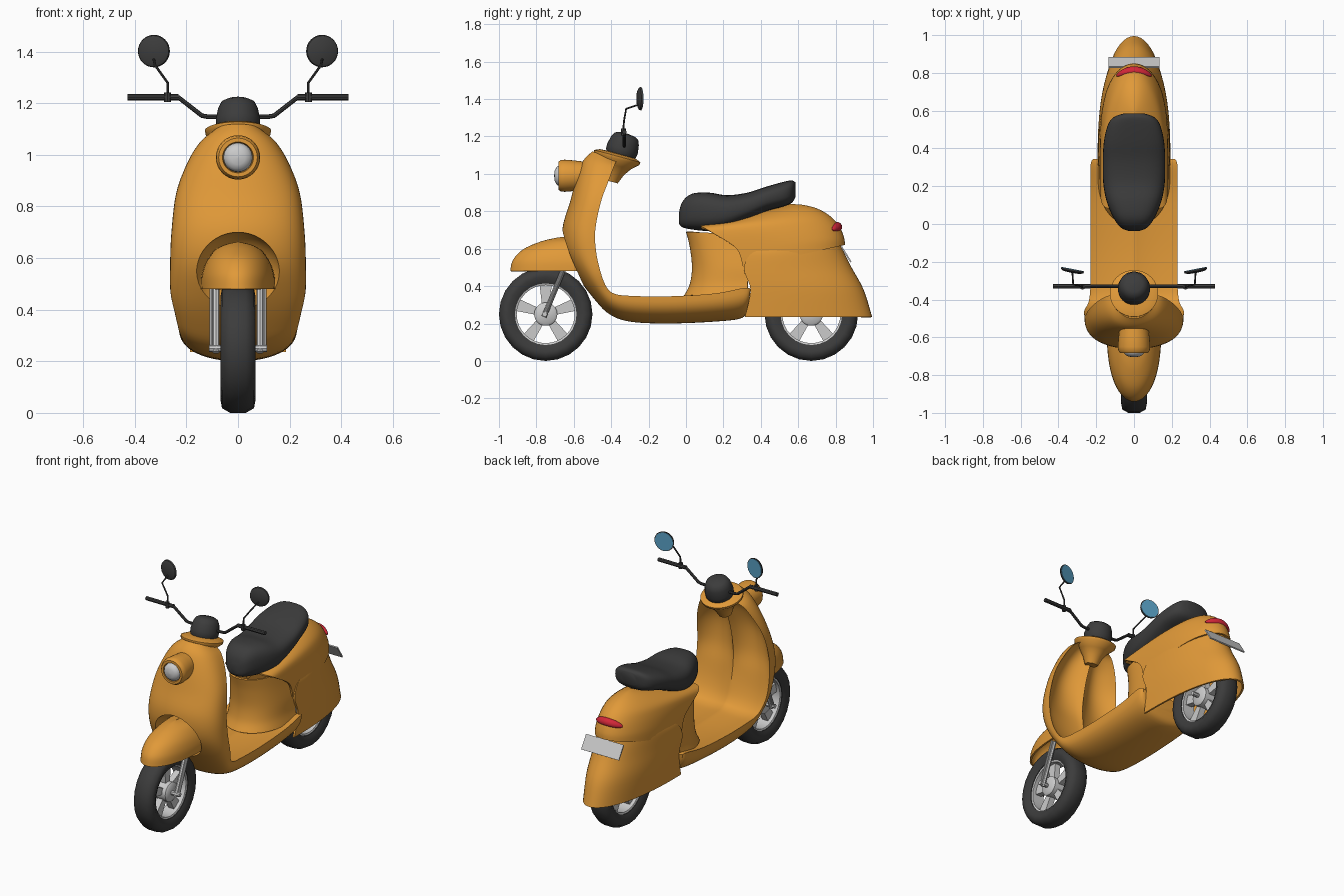
import bpy, bmesh
from math import sin, cos, pi, radians, copysign
from mathutils import Vector, Matrix

if "Cube" in bpy.data.objects:
    bpy.data.objects.remove(bpy.data.objects["Cube"])


def paint(name, rgb):
    m = bpy.data.materials.new(name)
    m.diffuse_color = (*rgb, 1)
    m.use_nodes = True
    m.node_tree.nodes["Principled BSDF"].inputs["Base Color"].default_value = m.diffuse_color
    return m


ORANGE = paint("orange_paint", (0.75, 0.32, 0.04))
DARK = paint("dark_rubber", (0.045, 0.045, 0.045))
BLUE = paint("mirror_glass", (0.1, 0.35, 0.55))
RED = paint("red_lens", (0.65, 0.02, 0.04))


def finish(ob, mat=None, angle=40):
    if mat:
        ob.data.materials.append(mat)
    bpy.ops.object.select_all(action='DESELECT')
    ob.select_set(True)
    bpy.context.view_layer.objects.active = ob
    for m in list(ob.modifiers):
        bpy.ops.object.modifier_apply(modifier=m.name)
    bpy.ops.object.shade_smooth_by_angle(angle=radians(angle))
    return ob


def to_object(name, bm, matrix=None):
    bmesh.ops.remove_doubles(bm, verts=bm.verts, dist=1e-4)
    bmesh.ops.recalc_face_normals(bm, faces=bm.faces)
    if matrix:
        bm.transform(matrix)
    me = bpy.data.meshes.new(name)
    bm.to_mesh(me)
    bm.free()
    ob = bpy.data.objects.new(name, me)
    bpy.context.collection.objects.link(ob)
    return ob


def loft(name, rings, ring_closed=True, caps=True, loop=False, matrix=None):
    bm = bmesh.new()
    vs = [[bm.verts.new(p) for p in r] for r in rings]
    n = len(rings[0])
    for a, b in zip(vs, vs[1:] + (vs[:1] if loop else [])):
        for i in range(n if ring_closed else n - 1):
            j = (i + 1) % n
            bm.faces.new((a[i], a[j], b[j], b[i]))
    if caps and not loop:
        bm.faces.new(vs[0])
        bm.faces.new(vs[-1])
    return to_object(name, bm, matrix)


def smooth(rows, k=5):
    """Catmull-Rom interpolation between station rows"""
    out = []
    for i in range(len(rows) - 1):
        p = [rows[max(0, min(len(rows) - 1, i + d))] for d in (-1, 0, 1, 2)]
        for s in range(k):
            t = s / k
            out.append([b + 0.5 * t * (c - a + t * (2*a - 5*b + 4*c - d + t * (3*(b - c) + d - a)))
                        for a, b, c, d in zip(*p)])
    return out + [list(rows[-1])]


def bow(row, q, n=32):
    """U-shaped row across x: edge at (ye, ze), middle at (yc, zc), half width w"""
    yc, zc, ye, ze, w = row[:5]
    w = max(w, 0.001)
    pts = []
    for i in range(n + 1):
        t = -pi / 2 + pi * i / n
        b = max(cos(t), 0) ** (2 * q)
        pts.append((w * sin(t), ye + (yc - ye) * b, ze + (zc - ze) * b))
    return pts


def shell(name, rows, q, thick=0.012):
    ob = loft(name, [bow(r, q) for r in smooth(rows)], False, False)
    m = ob.modifiers.new("thickness", 'SOLIDIFY')
    m.thickness, m.offset = thick, -1
    return finish(ob, ORANGE)


def lathe(name, profile, matrix, mat=None, segs=32, loop=False, angle=40):
    rings = [[(max(r, 0.0005) * cos(2*pi*i/segs), max(r, 0.0005) * sin(2*pi*i/segs), h)
              for i in range(segs)] for r, h in profile]
    return finish(loft(name, rings, True, True, loop, matrix), mat, angle)


def tube(name, pts, r, mat=None):
    cu = bpy.data.curves.new(name, 'CURVE')
    cu.dimensions, cu.bevel_depth, cu.bevel_resolution, cu.use_fill_caps = '3D', r, 2, True
    sp = cu.splines.new('POLY')
    sp.points.add(len(pts) - 1)
    for p, co in zip(sp.points, pts):
        p.co = (*co, 1)
    ob = bpy.data.objects.new(name, cu)
    bpy.context.collection.objects.link(ob)
    bpy.ops.object.select_all(action='DESELECT')
    ob.select_set(True)
    bpy.context.view_layer.objects.active = ob
    bpy.ops.object.convert(target='MESH')
    return finish(bpy.context.object, mat)


def place(x, y, z, ax='X', deg=0):
    return Matrix.Translation((x, y, z)) @ Matrix.Rotation(radians(deg), 4, ax)


# leg shield and floor: one closed loft with a recessed rider side
body = [(-.50, 1.12, -.37, 1.07, .10, .02), (-.55, 1.07, -.385, 1.04, .15, .05),
        (-.585, .98, -.415, .96, .20, .08), (-.62, .85, -.455, .85, .24, .08),
        (-.66, .71, -.485, .7, .258, .05), (-.65, .58, -.48, .58, .263, .025),
        (-.58, .45, -.455, .47, .262, .02), (-.49, .33, -.425, .395, .245, .015),
        (-.41, .25, -.385, .36, .235, .012), (-.3, .21, -.3, .348, .23, .012),
        (-.1, .2, -.1, .345, .23, .012), (.15, .21, .15, .36, .23, .012),
        (.3, .23, .31, .39, .23, .012), (.335, .29, .345, .385, .215, .01)]
rings = []
for r in smooth(body):
    yc, zc, ye, ze, w, depth = r
    d = Vector((0, yc - ye, zc - ze)).normalized()
    ring = bow(r, .36)
    for i in range(25):
        f = .94 * (1 - i / 12)
        ring.append(Vector((w * f, ye, ze)) + d * depth * max(sin(pi * abs(f)), 0) ** .7)
    rings.append(ring)
shield = loft("leg_shield_and_floor", rings)
bpy.ops.mesh.primitive_uv_sphere_add(segments=40, ring_count=24, location=(0, -.66, .52))
cutter = bpy.context.object
cutter.name, cutter.scale, cutter.hide_render = "wheel_arch_cutter", (.172, .15, .18), True
m = shield.modifiers.new("wheel_arch", 'BOOLEAN')
m.object, m.operation, m.solver = cutter, 'DIFFERENCE', 'EXACT'
finish(shield, ORANGE)
bpy.data.objects.remove(cutter)

# fenders, tail and seat base
shell("front_fender", [(-.94, .48, -.52, .48, .145), (-.925, .54, -.52, .53, .142),
                       (-.87, .597, -.52, .58, .125), (-.78, .637, -.52, .63, .09),
                       (-.7, .657, -.55, .65, .05), (-.65, .664, -.6, .66, 0)], .37)
shell("rear_fender", [(.995, .235, .315, .235, .185), (.95, .38, .345, .38, .192),
                      (.885, .5, .31, .49, .192), (.845, .58, .345, .57, .186),
                      (.815, .64, .44, .615, .17)], .38)
shell("tail_body", [(.85, .62, .305, .5, .182), (.845, .66, .27, .6, .182),
                    (.82, .72, .15, .68, .178), (.77, .775, .1, .71, .165),
                    (.7, .815, .08, .72, .13), (.62, .835, .08, .725, .08),
                    (.55, .838, .08, .73, 0)], .3)
shell("seat_base", [(0, .69, .25, .68, .14), (.02, .61, .29, .6, .155), (.032, .5, .33, .5, .175),
                    (.02, .41, .33, .42, .182), (-.01, .35, .33, .36, .195)], .33)

# seat: superellipse sections along y
seat = [(-.038, .735, .79, .025), (-.02, .715, .85, .068), (.03, .703, .893, .107),
        (.12, .695, .9, .145), (.22, .71, .886, .163), (.33, .755, .9, .165),
        (.43, .8, .932, .16), (.52, .825, .957, .14), (.565, .845, .965, .108),
        (.585, .875, .955, .055)]
rings = []
for y, zb, zt, w in smooth(seat, 4):
    ring = []
    for i in range(32):
        c, s = cos(2*pi*i/32), sin(2*pi*i/32)
        ring.append((w * copysign(abs(c) ** .7, c), y,
                     (zb + zt) / 2 + (zt - zb) / 2 * copysign(abs(s) ** .75, s)))
    rings.append(ring)
finish(loft("seat", rings), DARK, 60)

# wheels
for name, y in (("front", -.75), ("rear", .67)):
    mx = place(0, y, .25, 'Y', 90)
    lathe(name + "_tire", [(.165, -.05), (.2, -.068), (.232, -.062), (.25, -.03), (.25, .03),
                           (.232, .062), (.2, .068), (.165, .05)], mx, DARK, 24, True, 60)
    lathe(name + "_rim", [(.17, -.048), (.17, .048), (.155, .042), (.155, -.042)], mx, None, 32, True)
    lathe(name + "_hub", [(.05, -.055), (.062, -.045), (.062, .045), (.05, .055)], mx)
    bm = bmesh.new()
    for k in range(5):
        ret = bmesh.ops.create_cube(bm, size=1)
        for v in ret['verts']:
            out = v.co.z > 0
            v.co = Vector((v.co.x * .04, v.co.y * (.066 if out else .04), .16 if out else .05))
        bmesh.ops.rotate(bm, verts=ret['verts'], matrix=Matrix.Rotation(2*pi*k/5, 3, 'X'))
    finish(to_object(name + "_spokes", bm, place(0, y, .25)))
tube("front_axle", [(-.112, -.755, .25), (.112, -.755, .25)], .014)
tube("rear_axle", [(-.1, .67, .25), (.1, .67, .25)], .014)

# headlight
mx = place(0, -.5, .99, 'X', 90)
lathe("headlight_housing", [(.07, 0), (.082, .1), (.086, .15), (.083, .17), (.075, .182),
                            (.06, .182), (.056, .165), (0, .165)], mx, ORANGE)
lathe("headlight_lens", [(.057, .165), (.055, .18), (.045, .194), (.028, .202), (0, .205)], mx)

# steering head collar and cap
lathe("steering_collar", [(.04, -.13), (.06, -.08), (.088, -.04), (.126, -.005), (.128, .01),
                          (.1, .022), (0, .03)], place(0, -.37, 1.085, 'X', -15), ORANGE)
lathe("handlebar_cap", [(.068, 0), (.084, .03), (.086, .055), (.078, .1), (.066, .125),
                        (.045, .136), (0, .14)], place(0, -.357, 1.082, 'X', -18), DARK)

# handlebars, mirrors and forks
tube("handlebar", [(-.27, -.33, 1.225), (-.23, -.33, 1.222), (-.14, -.33, 1.152), (-.12, -.33, 1.148),
                   (.12, -.33, 1.148), (.14, -.33, 1.152), (.23, -.33, 1.222), (.27, -.33, 1.225)],
     .009, DARK)
for s, side in ((-1, "left"), (1, "right")):
    tube(side + "_grip", [(s * .23, -.33, 1.223), (s * .428, -.33, 1.224)], .0125, DARK)
    tube(side + "_mirror_clamp", [(s * .273, -.335, 1.205), (s * .273, -.335, 1.242)], .013, DARK)
    tube(side + "_mirror_stem", [(s * .273, -.335, 1.23), (s * .273, -.332, 1.28),
                                 (s * .322, -.32, 1.348), (s * .326, -.255, 1.37)], .005, DARK)
    mx = place(s * .327, -.247, 1.402, 'Z', s * 11) @ Matrix.Rotation(radians(-90), 4, 'X')
    lathe(side + "_mirror_shell", [(0, -.012), (.045, -.01), (.06, -.003), (.063, .006), (0, .006)], mx, DARK)
    lathe(side + "_mirror_glass", [(.058, .005), (.058, .009), (0, .009)], mx, BLUE)
    tube(side + "_fork", [(s * .085, -.76, .235), (s * .085, -.65, .5)], .014)
    tube(side + "_fork_rod", [(s * .103, -.752, .255), (s * .103, -.65, .5)], .007)

# tail light, curved to follow the tail
bm = bmesh.new()
bmesh.ops.create_uvsphere(bm, u_segments=32, v_segments=16, radius=1)
for v in bm.verts:
    x = v.co.x * .095
    v.co = Vector((x, v.co.y * .022 - 3.5 * x * x, v.co.z * .025))
finish(to_object("tail_light", bm, place(0, .812, .718, 'X', 30)), RED)

# blank number plate
bm = bmesh.new()
bmesh.ops.create_cube(bm, size=1)
bmesh.ops.scale(bm, verts=bm.verts, vec=(.27, .008, .096))
finish(to_object("number_plate", bm, place(0, .856, .57, 'X', 32)))
